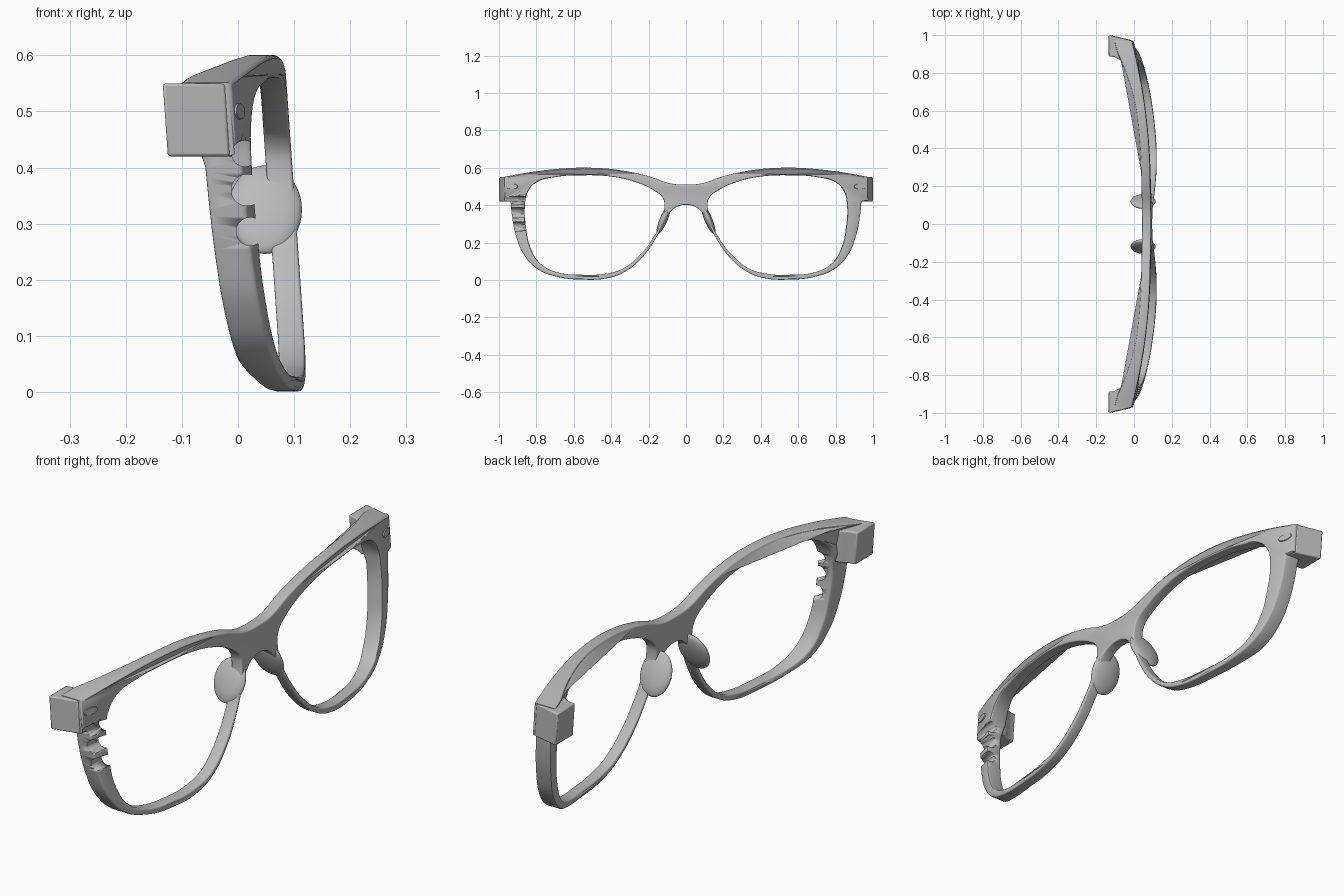
import bpy
import bmesh
from math import radians
from mathutils import Matrix, Vector

if "Cube" in bpy.data.objects:
    bpy.data.objects.remove(bpy.data.objects["Cube"], do_unlink=True)

grey = bpy.data.materials.new("matte_grey")
grey.use_nodes = True
COLOUR = (0.5, 0.5, 0.5, 1)
grey.diffuse_color = COLOUR
grey.node_tree.nodes["Principled BSDF"].inputs["Base Color"].default_value = COLOUR


def clamp(v, low, high):
    return max(low, min(high, v))


def front_x(y, z):
    """Front surface of the frame: tilted, and wrapped back at the sides."""
    return 0.125 - 0.07 * z - 0.19 * max(abs(y) - 0.25, 0) ** 2


def thickness(y, z):
    cap = 0.067 + 0.025 * clamp((z - 0.4) / 0.1, 0, 1)
    return min(cap, 0.047 + 0.35 * max(abs(y) - 0.55, 0) ** 2)


def add_object(name, mesh, smooth_angle=35):
    obj = bpy.data.objects.new(name, mesh)
    bpy.context.collection.objects.link(obj)
    mesh.materials.clear()
    mesh.materials.append(grey)
    bpy.ops.object.select_all(action="DESELECT")
    obj.select_set(True)
    bpy.context.view_layer.objects.active = obj
    bpy.ops.object.shade_smooth_by_angle(angle=radians(smooth_angle))
    return obj


def from_bmesh(name, bm):
    bmesh.ops.recalc_face_normals(bm, faces=bm.faces)
    mesh = bpy.data.meshes.new(name)
    bm.to_mesh(mesh)
    bm.free()
    return mesh


def evaluated_mesh(obj):
    graph = bpy.context.evaluated_depsgraph_get()
    return bpy.data.meshes.new_from_object(obj.evaluated_get(graph))


def add_spline(curve, points, corners=()):
    spline = curve.splines.new("BEZIER")
    spline.bezier_points.add(len(points) - 1)
    spline.use_cyclic_u = True
    spline.resolution_u = 8
    for bp, (y, z) in zip(spline.bezier_points, points):
        bp.co = (y, z, 0)
        kind = "VECTOR" if (abs(y), z) in corners else "AUTO"
        bp.handle_left_type = bp.handle_right_type = kind


def mirrored(points):
    return [(-y, z) for y, z in points]


# Half outline of the frame front and one lens opening, as (y, z)
outline = [(0, .51), (.08, .516), (.2, .555), (.35, .587), (.5, .6), (.65, .597),
           (.83, .577), (.972, .552), (.972, .422), (.938, .42), (.93, .34),
           (.91, .24), (.87, .14), (.8, .063), (.7, .02), (.55, .002), (.42, .01),
           (.33, .042), (.23, .125), (.16, .225), (.11, .32), (.08, .368),
           (.04, .395), (0, .402)]
opening = [(.115, .4), (.13, .32), (.18, .22), (.25, .13), (.34, .06), (.43, .034),
           (.55, .028), (.7, .045), (.78, .09), (.83, .17), (.855, .28), (.861, .4),
           (.846, .47), (.8, .522), (.7, .55), (.55, .56), (.4, .553), (.28, .527),
           (.17, .478), (.125, .44)]
corners = [(.972, .552), (.972, .422), (.938, .42)]

# Frame front: filled curve with rounded edges, then wrapped to shape
HALF, ROUND = 0.025, 0.006
curve = bpy.data.curves.new("frame_outline", "CURVE")
curve.dimensions = "2D"
curve.fill_mode = "BOTH"
curve.extrude = HALF - ROUND
curve.bevel_depth = ROUND
curve.bevel_resolution = 2
curve.offset = -ROUND
add_spline(curve, outline + mirrored(outline[-2:0:-1]), corners)
add_spline(curve, opening)
add_spline(curve, mirrored(opening))
helper = bpy.data.objects.new("frame_outline", curve)
bpy.context.collection.objects.link(helper)
bpy.context.view_layer.update()
bm = bmesh.new()
flat = evaluated_mesh(helper)
bm.from_mesh(flat)
bpy.data.objects.remove(helper, do_unlink=True)
bmesh.ops.remove_doubles(bm, verts=bm.verts, dist=0.0002)
for v in bm.verts:
    y, z, depth = v.co
    back = (1 - depth / HALF) / 2
    v.co = (front_x(y, z) - thickness(y, z) * back, y, z)
frame = add_object("frame_front", from_bmesh("frame_front", bm))

# Round bites out of the right rim
bm = bmesh.new()
for x, z, radius in ((.012, .425, .023), (.016, .36, .028), (.022, .286, .025)):
    place = Matrix.Translation((x, -0.9, z)) @ Matrix.Rotation(radians(90), 4, "X")
    bmesh.ops.create_cone(bm, cap_ends=True, segments=32, radius1=radius,
                          radius2=radius, depth=0.14, matrix=place)
cutter = add_object("bite_cutter", from_bmesh("bite_cutter", bm))
cutter.hide_render = True
cut = frame.modifiers.new("bites", "BOOLEAN")
cut.operation = "DIFFERENCE"
cut.solver = "EXACT"
cut.object = cutter
bpy.context.view_layer.update()
carved = evaluated_mesh(frame)
if len(carved.polygons) > 100:
    frame.modifiers.clear()
    frame.data = carved
    bpy.data.objects.remove(cutter, do_unlink=True)

# Top profile of a hinge block, as (x, y)
block = [(-.125, 1), (-.014, .974), (-.008, .9), (-.02, .868), (-.066, .868),
         (-.08, .876), (-.095, .884), (-.125, .888)]

for side, label in ((1, "left"), (-1, "right")):
    # Hinge block
    bm = bmesh.new()
    low, high = [
        [bm.verts.new((x - 0.07 * (z - 0.42), side * y, z)) for x, y in block]
        for z in (0.42, 0.55)]
    bm.faces.new(low)
    bm.faces.new(high)
    for i in range(len(block)):
        j = (i + 1) % len(block)
        bm.faces.new((low[i], low[j], high[j], high[i]))
    hinge = add_object(label + "_hinge_block", from_bmesh("hinge_block", bm))
    bevel = hinge.modifiers.new("soft_edges", "BEVEL")
    bevel.width = 0.005
    bevel.segments = 2
    bevel.limit_method = "ANGLE"
    bevel.angle_limit = radians(40)

    # Oval rivet lying on the front surface
    y, z = side * 0.93, 0.5
    normal = Vector((1, side * 0.26, 0.07)).normalized()
    across = Vector((0, 0, 1)).cross(normal).normalized()
    up = normal.cross(across)
    turn = Matrix((across, up, normal)).transposed().to_4x4()
    bm = bmesh.new()
    bmesh.ops.create_cone(
        bm, cap_ends=True, segments=32, radius1=1, radius2=0.92, depth=1,
        matrix=Matrix.Translation((front_x(y, z), y, z)) @ turn
        @ Matrix.Diagonal((0.033, 0.015, 0.006, 1)))
    add_object(label + "_rivet", from_bmesh("rivet", bm))

    # Nose pad growing from the back of the inner rim
    bm = bmesh.new()
    bmesh.ops.create_uvsphere(
        bm, u_segments=32, v_segments=20, radius=1,
        matrix=Matrix.Translation((0.048, side * 0.119, 0.325))
        @ Matrix.Rotation(radians(side * 23), 4, "X")
        @ Matrix.Diagonal((0.066, 0.021, 0.085, 1)))
    add_object(label + "_nose_pad", from_bmesh("nose_pad", bm), 60)
